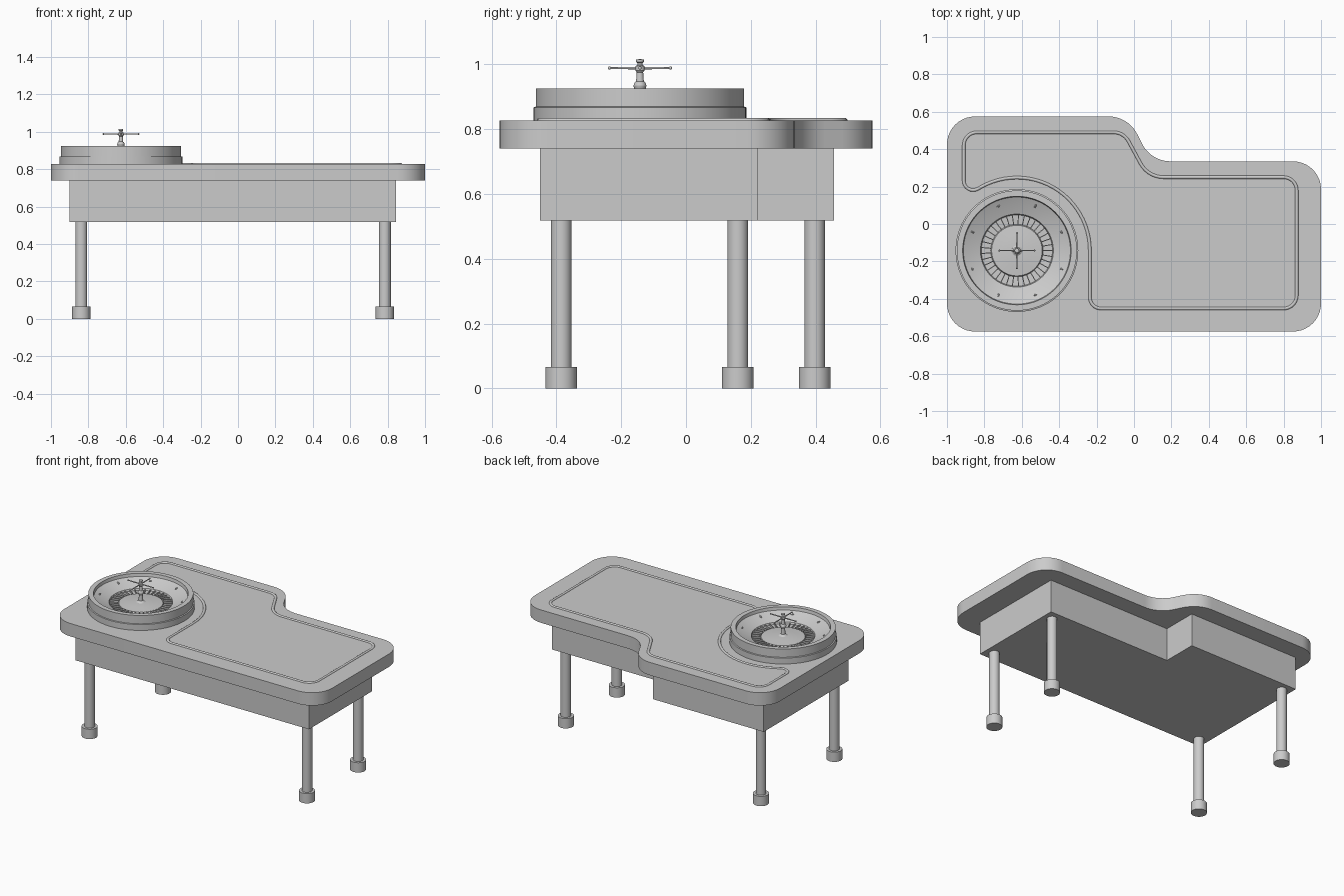
import bpy, bmesh
from math import pi, sin, cos, tan, radians, ceil
from mathutils import Vector, Matrix

if "Cube" in bpy.data.objects:
    bpy.data.objects.remove(bpy.data.objects["Cube"])


def finish(name, bm, angle=30):
    bmesh.ops.recalc_face_normals(bm, faces=bm.faces)
    mesh = bpy.data.meshes.new(name)
    bm.to_mesh(mesh)
    bm.free()
    ob = bpy.data.objects.new(name, mesh)
    bpy.context.collection.objects.link(ob)
    bpy.ops.object.select_all(action='DESELECT')
    ob.select_set(True)
    bpy.context.view_layer.objects.active = ob
    bpy.ops.object.shade_smooth_by_angle(angle=radians(angle))
    return ob


def rounded(corners):
    """Closed outline from (x, y, radius) corners."""
    out = []
    for i, (x, y, r) in enumerate(corners):
        p = Vector((x, y))
        if r == 0:
            out.append(p)
            continue
        a = (Vector(corners[i - 1][:2]) - p).normalized()
        b = (Vector(corners[(i + 1) % len(corners)][:2]) - p).normalized()
        turn = pi - a.angle(b)
        t = r * tan(turn / 2)
        centre = p + (a + b).normalized() * (r / cos(turn / 2))
        start = p + a * t - centre
        sign = 1 if (-a).cross(b) > 0 else -1
        n = max(2, ceil(turn / radians(9)))
        out += [centre + Matrix.Rotation(sign * turn * k / n, 2) @ start for k in range(n + 1)]
    return out


def slab(name, outline, z0, z1):
    bm = bmesh.new()
    face = bm.faces.new([bm.verts.new((p[0], p[1], z0)) for p in outline])
    top = bmesh.ops.extrude_face_region(bm, geom=[face])['geom']
    bmesh.ops.translate(bm, verts=[g for g in top if isinstance(g, bmesh.types.BMVert)],
                        vec=(0, 0, z1 - z0))
    return finish(name, bm)


def lathe(name, profile, x, y, n=64):
    """Turn an (r, z) profile that starts and ends on the axis."""
    bm = bmesh.new()
    rings = []
    for r, z in profile:
        if r == 0:
            rings.append([bm.verts.new((x, y, z))] * n)
        else:
            rings.append([bm.verts.new((x + r * cos(2 * pi * k / n), y + r * sin(2 * pi * k / n), z))
                          for k in range(n)])
    for a, b in zip(rings, rings[1:]):
        for k in range(n):
            m = (k + 1) % n
            bm.faces.new(list(dict.fromkeys((a[k], a[m], b[m], b[k]))))
    return finish(name, bm)


# table top with S-shaped step on the back edge
slab("table_top", rounded([(-1, -.575, .15), (1, -.575, .15), (1, .335, .15), (.09, .335, .17),
                           (-.03, .575, .17), (-1, .575, .15)]), .74, .827)

# stepped apron box
slab("apron", [(-.9, -.45), (.845, -.45), (.845, .222), (-.075, .222), (-.075, .457), (-.9, .457)],
     .518, .742)

# legs with wider feet
for name, x, y in (("front_left", -.838, -.385), ("front_right", .785, -.385),
                   ("back_left", -.838, .397), ("back_right", .785, .16)):
    lathe(name + "_leg", [(0, .06), (.032, .06), (.032, .52), (0, .52)], x, y, 32)
    lathe(name + "_foot", [(0, 0), (.049, 0), (.049, .066), (0, .066)], x, y, 32)

# raised trim around the playing field, curving round the wheel
WX, WY = -.626, -.142
arc = [(WX + .39 * cos(radians(a)), WY + .39 * sin(radians(a)), 0) for a in range(0, 121, 5)]
path = rounded([(-.236, -.452, .06), (.87, -.452, .07), (.87, .25, .07), (.075, .25, .14),
                (-.055, .49, .09), (-.91, .49, .07), (-.91, .146, .05)] + arc[::-1])
curve = bpy.data.curves.new("field_trim", 'CURVE')
curve.dimensions = '3D'
curve.bevel_depth = .009
curve.bevel_resolution = 3
spline = curve.splines.new('POLY')
spline.points.add(len(path) - 1)
for pt, p in zip(spline.points, path):
    pt.co = (p[0], p[1], .825, 1)
spline.use_cyclic_u = True
trim = bpy.data.objects.new("field_trim", curve)
bpy.context.collection.objects.link(trim)
bpy.ops.object.select_all(action='DESELECT')
trim.select_set(True)
bpy.context.view_layer.objects.active = trim
bpy.ops.object.convert(target='MESH')

# wheel bowl: stepped outer wall, sloping track, pocket ring
lathe("wheel_bowl", [(0, .822), (.328, .822), (.328, .867), (.321, .869), (.321, .925), (.29, .925),
                     (.286, .905), (.245, .886), (.195, .868), (.19, .856), (.14, .853),
                     (.135, .861), (.08, .866), (0, .872)], WX, WY, 96)

# pocket dividers
bm = bmesh.new()
for k in range(37):
    m = (Matrix.Translation((WX, WY, .858)) @ Matrix.Rotation(2 * pi * k / 37, 4, 'Z')
         @ Matrix.Translation((.165, 0, 0)) @ Matrix.Diagonal((.052, .005, .014, 1)))
    bmesh.ops.create_cube(bm, size=1, matrix=m)
finish("pocket_dividers", bm)

# diamond deflectors on the track
bm = bmesh.new()
for k in range(8):
    m = (Matrix.Translation((WX, WY, .893)) @ Matrix.Rotation(2 * pi * (k + .5) / 8, 4, 'Z')
         @ Matrix.Translation((.257, 0, 0)) @ Matrix.Rotation(radians(-24), 4, 'Y')
         @ Matrix.Diagonal((.012 if k % 2 else .006, .006 if k % 2 else .012, .006, 1)))
    bmesh.ops.create_icosphere(bm, subdivisions=1, radius=1, matrix=m)
finish("deflectors", bm, 10)

# turret spindle
lathe("turret", [(0, .86), (.03, .86), (.028, .87), (.014, .88), (.012, .915), (.018, .925),
                 (.02, .934), (.017, .943), (.012, .947), (.010, .975), (.014, .98), (.014, .994),
                 (.008, .998), (.008, 1.004), (.012, 1.007), (.012, 1.014), (0, 1.016)], WX, WY, 24)

# four turret handles with knob ends
bm = bmesh.new()
for k in range(4):
    base = Matrix.Translation((WX, WY, .988)) @ Matrix.Rotation(k * pi / 2, 4, 'Z')
    bmesh.ops.create_cone(bm, cap_ends=True, segments=12, radius1=.004, radius2=.003, depth=.095,
                          matrix=base @ Matrix.Translation((.0475, 0, 0)) @ Matrix.Rotation(pi / 2, 4, 'Y'))
    bmesh.ops.create_uvsphere(bm, u_segments=12, v_segments=8, radius=.005,
                              matrix=base @ Matrix.Translation((.094, 0, 0)))
finish("turret_handles", bm)
